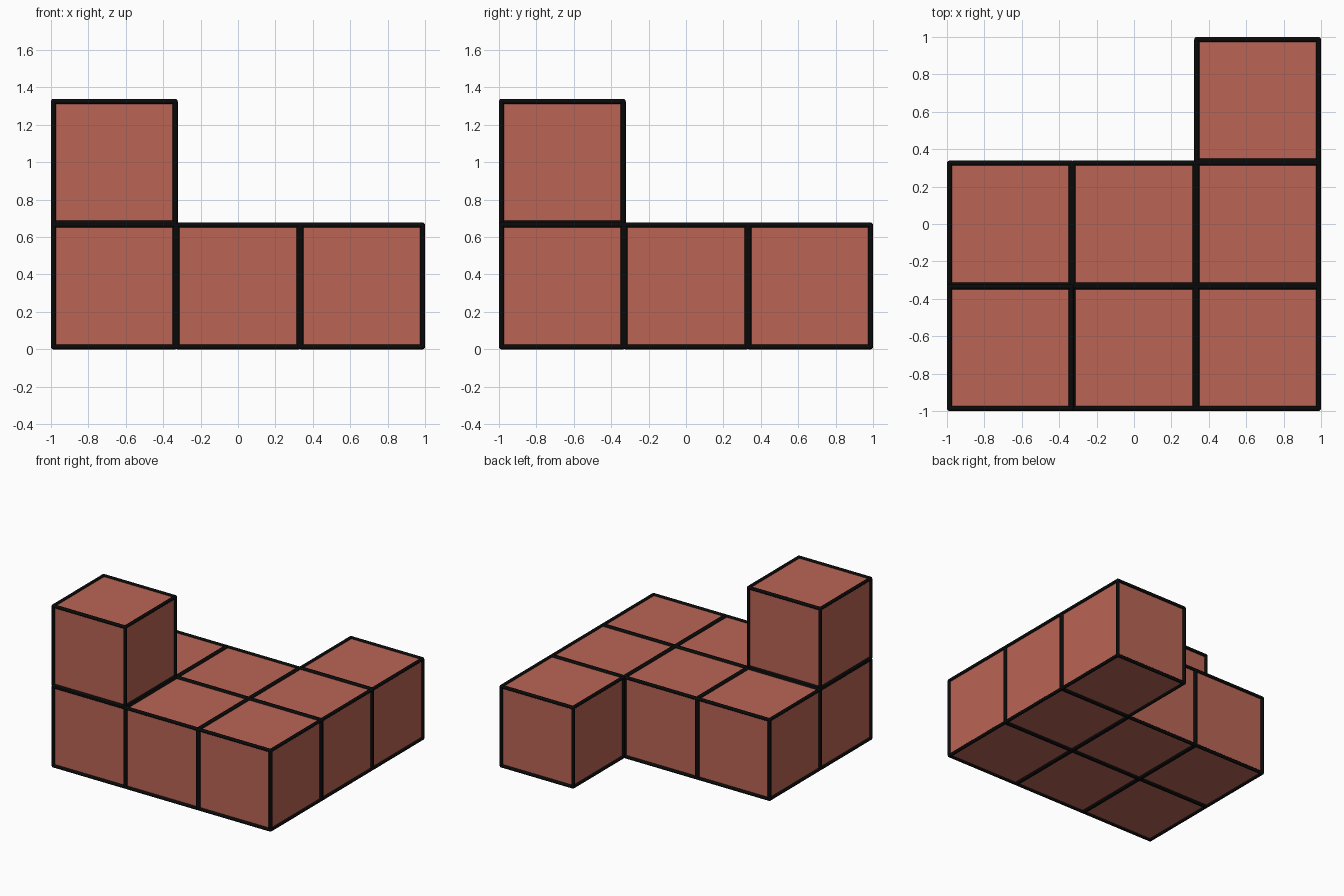
import bpy
import bmesh
from itertools import product
from mathutils import Matrix, Vector

EDGE = 0.651     # block edge length
PITCH = 0.661    # distance between neighbouring blocks
RADIUS = 0.0135  # edge rod radius

old = bpy.data.objects.get("Cube")
if old:
    bpy.data.objects.remove(old)


def make_material(name, color):
    mat = bpy.data.materials.new(name)
    mat.use_nodes = True
    mat.diffuse_color = color
    mat.node_tree.nodes["Principled BSDF"].inputs["Base Color"].default_value = color
    return mat


clay = make_material("clay_red", (0.49, 0.13, 0.09, 1))
black = make_material("edge_black", (0.003, 0.003, 0.003, 1))


def finish_mesh(bm, name, mat):
    mesh = bpy.data.meshes.new(name)
    bm.to_mesh(mesh)
    bm.free()
    mesh.materials.append(mat)
    return mesh


# Plain block
bm = bmesh.new()
bmesh.ops.create_cube(bm, size=EDGE)
block_mesh = finish_mesh(bm, "block", clay)

# Frame of twelve rods, one along each block edge, with a ball at each corner
bm = bmesh.new()
half = EDGE / 2
for axis in range(3):
    turn = Vector((0, 0, 1)).rotation_difference(Vector([i == axis for i in range(3)]))
    for a, b in product((-half, half), repeat=2):
        pos = [a, b]
        pos.insert(axis, 0)
        bmesh.ops.create_cone(bm, cap_ends=False, segments=12, radius1=RADIUS,
                              radius2=RADIUS, depth=EDGE,
                              matrix=Matrix.Translation(pos) @ turn.to_matrix().to_4x4())
for corner in product((-half, half), repeat=3):
    bmesh.ops.create_uvsphere(bm, u_segments=12, v_segments=6, radius=RADIUS,
                              matrix=Matrix.Translation(corner))
for face in bm.faces:
    face.smooth = True
frame_mesh = finish_mesh(bm, "edge_frame", black)

# Two rows of three, one block behind the left end, one stacked on the front right
cells = [(x, y, 0) for x in (-1, 0, 1) for y in (-1, 0)]
cells += [(1, 1, 0), (-1, -1, 1)]

for number, cell in enumerate(cells, 1):
    place = Vector(cell) * PITCH + Vector((0, 0, half + RADIUS))
    for name, mesh in (("block", block_mesh), ("edge_frame", frame_mesh)):
        obj = bpy.data.objects.new(f"{name}_{number}", mesh)
        obj.location = place
        bpy.context.collection.objects.link(obj)
